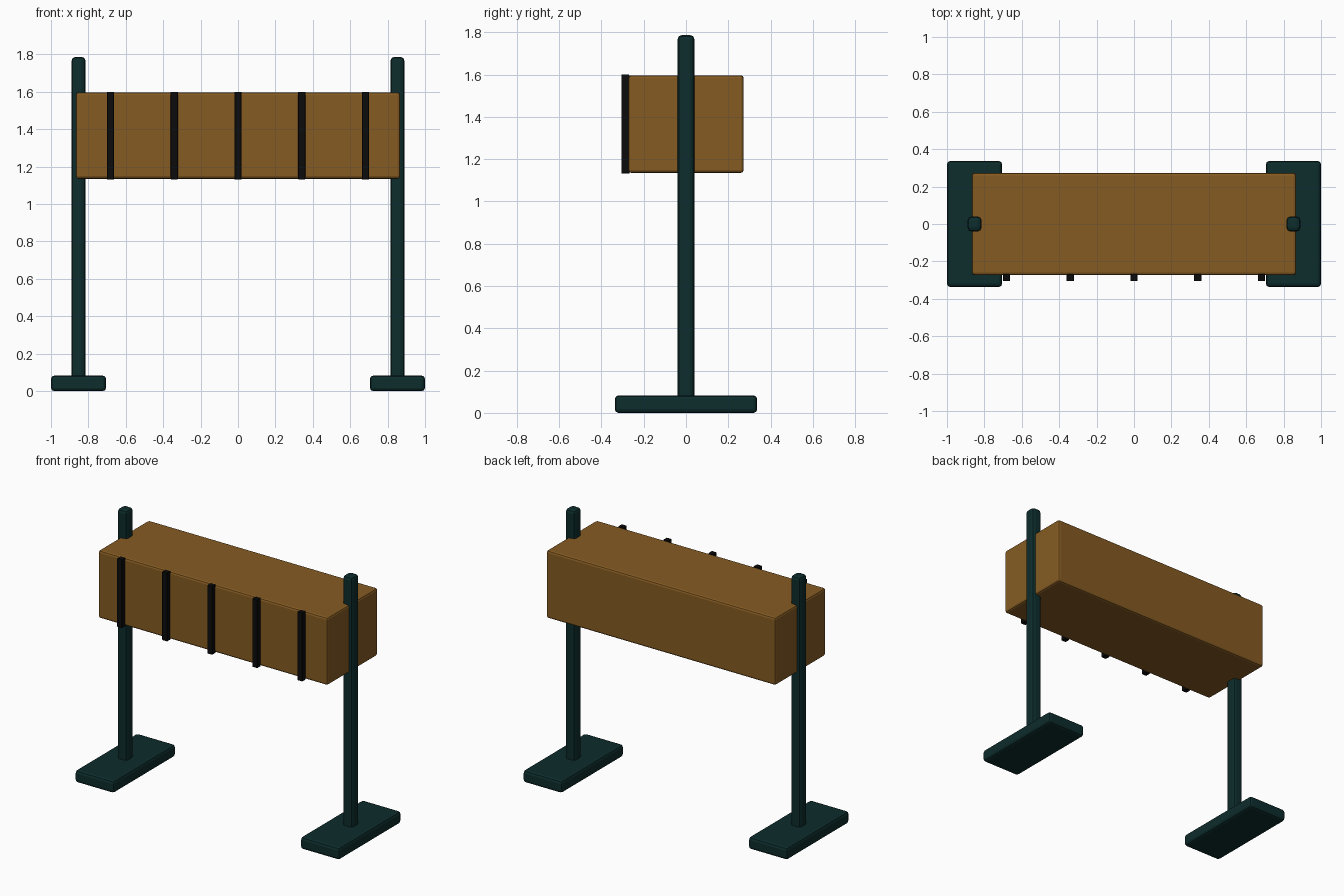
import bpy

if "Cube" in bpy.data.objects:
    bpy.data.objects.remove(bpy.data.objects["Cube"])


def material(name, rgb):
    m = bpy.data.materials.new(name)
    m.diffuse_color = (*rgb, 1.0)
    m.use_nodes = True
    m.node_tree.nodes["Principled BSDF"].inputs["Base Color"].default_value = m.diffuse_color
    return m


wood = material("warm wood", (0.235, 0.105, 0.016))
green = material("dark green paint", (0.004, 0.025, 0.025))
black = material("black", (0.0035, 0.0035, 0.0035))


def box(name, lo, hi, mat, bevel=0.0, segments=2):
    """Box between two corners, with optional rounded edges."""
    centre = [(a + b) / 2 for a, b in zip(lo, hi)]
    bpy.ops.mesh.primitive_cube_add(size=1, location=centre)
    ob = bpy.context.object
    ob.name = name
    ob.scale = [b - a for a, b in zip(lo, hi)]
    bpy.ops.object.transform_apply(location=False, rotation=False, scale=True)
    ob.data.materials.append(mat)
    if bevel:
        mod = ob.modifiers.new("rounded edges", "BEVEL")
        mod.width = bevel
        mod.segments = segments
    return ob


# Raised wooden trough
box("trough", (-0.867, -0.273, 1.135), (0.867, 0.273, 1.597), wood, 0.014)

# Dark battens on the front face
for i in range(5):
    x = (i - 2) * 0.341
    box(f"front_batten_{i + 1}", (x - 0.019, -0.306, 1.132),
        (x + 0.019, -0.268, 1.6), black, 0.002, 1)

# Post and foot at each end
for side, s in (("left", -1), ("right", 1)):
    x = s * 0.8525
    box(f"{side}_post", (x - 0.037, -0.04, 0.04),
        (x + 0.037, 0.04, 1.787), green, 0.02)
    box(f"{side}_foot", (x - 0.1475, -0.337, 0),
        (x + 0.1475, 0.337, 0.083), green, 0.018)
